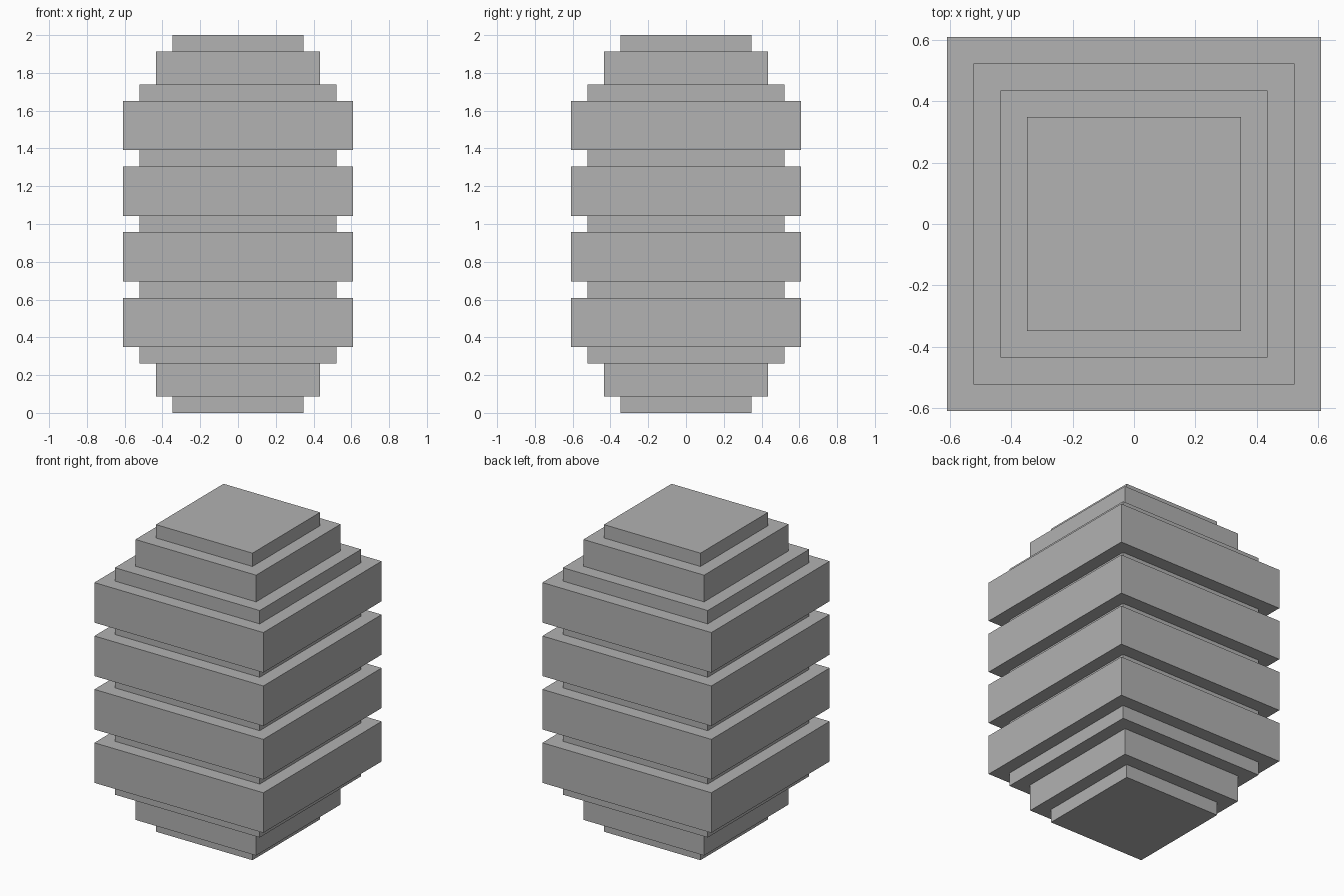
import bpy
import bmesh

cube = bpy.data.objects.get("Cube")
if cube:
    bpy.data.objects.remove(cube, do_unlink=True)

# Plain grey material
grey = bpy.data.materials.new("plain_grey")
grey.use_nodes = True
colour = (0.445, 0.445, 0.445, 1)
grey.diffuse_color = colour
grey.node_tree.nodes["Principled BSDF"].inputs["Base Color"].default_value = colour

# Tiers from the ground up, as (half width, height) in whole steps
cap = [(4, 1), (5, 2), (6, 1)]
slabs = [(7, 3), (6, 1)] * 3 + [(7, 3)]
tiers = cap + slabs + cap[::-1]
step = 2 / sum(height for _, height in tiers)

bm = bmesh.new()


def square_ring(half, z):
    corners = [(-1, -1), (1, -1), (1, 1), (-1, 1)]
    return [bm.verts.new((x * half * step, y * half * step, z * step))
            for x, y in corners]


# One closed skin: walls of each tier joined by flat ledges
rings = []
z = 0
for half, height in tiers:
    rings += [square_ring(half, z), square_ring(half, z + height)]
    z += height

bm.faces.new(rings[0][::-1])
for low, high in zip(rings, rings[1:]):
    for i in range(4):
        j = (i + 1) % 4
        bm.faces.new((low[i], low[j], high[j], high[i]))
bm.faces.new(rings[-1])
bmesh.ops.recalc_face_normals(bm, faces=bm.faces)

mesh = bpy.data.meshes.new("stepped_tower")
bm.to_mesh(mesh)
bm.free()
mesh.materials.append(grey)
tower = bpy.data.objects.new("stepped_tower", mesh)
bpy.context.collection.objects.link(tower)
